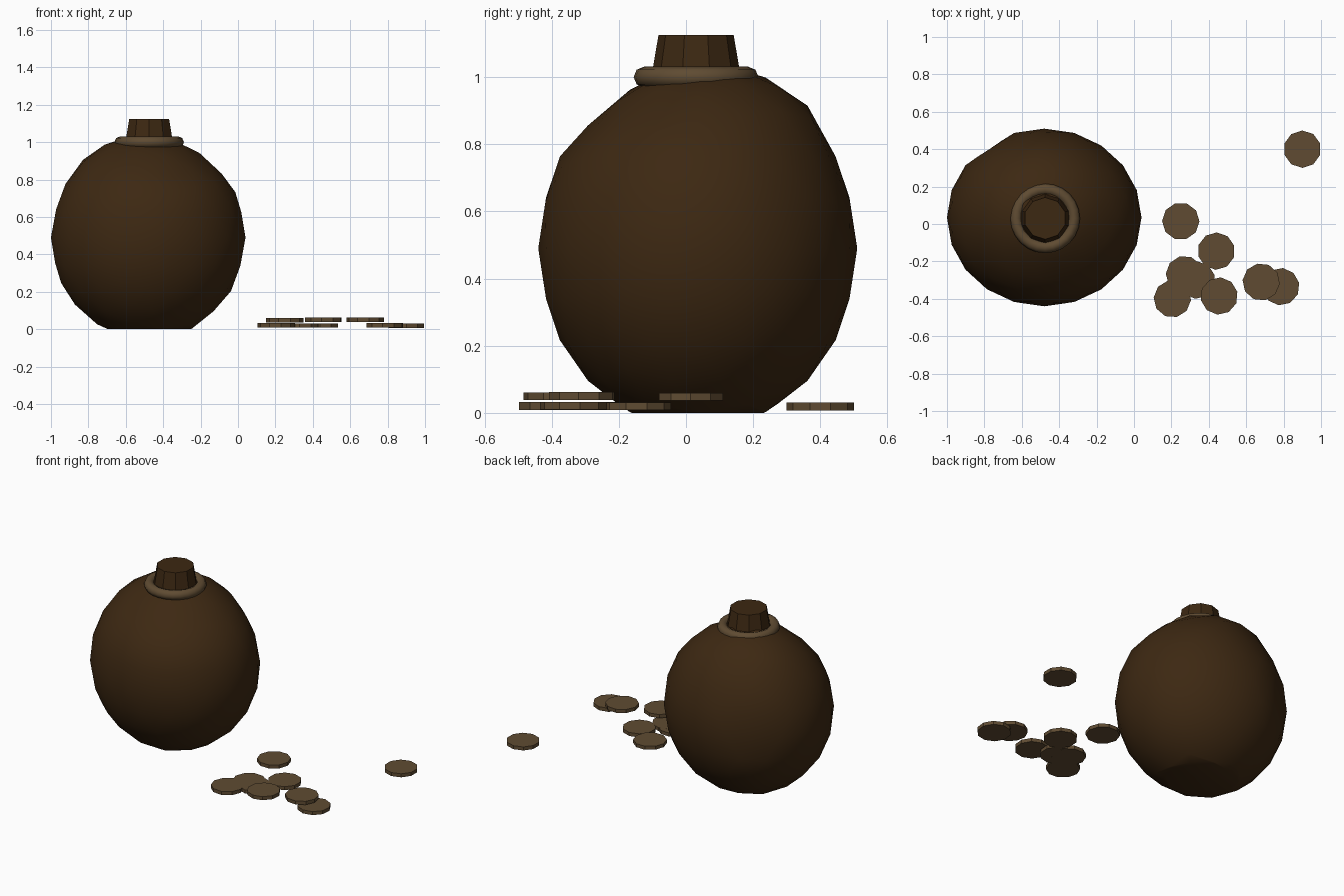
import bpy
import bmesh
from math import radians
from mathutils import Vector

default = bpy.data.objects.get("Cube")
if default:
    bpy.data.objects.remove(default, do_unlink=True)


def material(name, colour):
    mat = bpy.data.materials.new(name)
    mat.use_nodes = True
    mat.diffuse_color = (*colour, 1)
    mat.node_tree.nodes["Principled BSDF"].inputs["Base Color"].default_value = (*colour, 1)
    return mat


leather = material("dark brown leather", (0.046, 0.021, 0.006))
tan = material("tan", (0.115, 0.071, 0.032))


def finish(obj, name, mat, angle=None):
    obj.name = name
    obj.data.materials.append(mat)
    if angle:
        bpy.ops.object.shade_smooth_by_angle(angle=radians(angle))
    return obj


# Sack: a slightly lumpy ball, cut flat where it rests on the ground
BAG = Vector((-0.48, 0.035, 0.49))
bpy.ops.mesh.primitive_ico_sphere_add(subdivisions=3, radius=1)
sack = bpy.context.object
bm = bmesh.new()
bm.from_mesh(sack.data)
dent = Vector((-0.59, 0.81, 0))
for v in bm.verts:
    d = v.co.copy()
    if d.dot(dent) > 0.97:
        d *= 0.95
    p = Vector((d.x * 0.52, d.y * 0.475, d.z * 0.545))
    # The top leans up toward the back and the right
    if d.z > 0.6:
        p.z += 0.09 * p.y - 0.04 * p.x
    v.co = p + BAG
bmesh.ops.bisect_plane(bm, geom=bm.verts[:] + bm.edges[:] + bm.faces[:],
                       plane_co=(0, 0, 0), plane_no=(0, 0, 1), clear_inner=True)
bmesh.ops.holes_fill(bm, edges=[e for e in bm.edges if e.is_boundary])
bmesh.ops.recalc_face_normals(bm, faces=bm.faces)
bm.to_mesh(sack.data)
bm.free()
finish(sack, "sack_body", leather, 40)

# Neck: tapered ten-sided stub
bpy.ops.mesh.primitive_cone_add(vertices=10, radius1=0.14, radius2=0.112, depth=0.165,
                                location=(-0.475, 0.03, 1.0425))
finish(bpy.context.object, "sack_neck", leather, 30)

# Cord tied around the neck
bpy.ops.mesh.primitive_torus_add(major_segments=24, minor_segments=8, major_radius=0.155,
                                 minor_radius=0.031, location=(-0.475, 0.03, 1.0))
finish(bpy.context.object, "neck_cord", tan, 50)

# Scattered coins: x, y and layer
coins = [(0.9, 0.4, 0), (0.25, 0.015, 1), (0.44, -0.145, 0), (0.27, -0.27, 0),
         (0.335, -0.3, 0), (0.205, -0.4, 0), (0.455, -0.385, 1),
         (0.68, -0.31, 1), (0.785, -0.335, 0)]
for i, (x, y, layer) in enumerate(coins):
    z = 0.019 + 0.029 * layer + 0.0003 * i
    bpy.ops.mesh.primitive_cylinder_add(vertices=10, radius=0.1, depth=0.023,
                                        location=(x, y, z), rotation=(0, 0, 0.3 * i))
    finish(bpy.context.object, f"coin_{i + 1}", tan)
